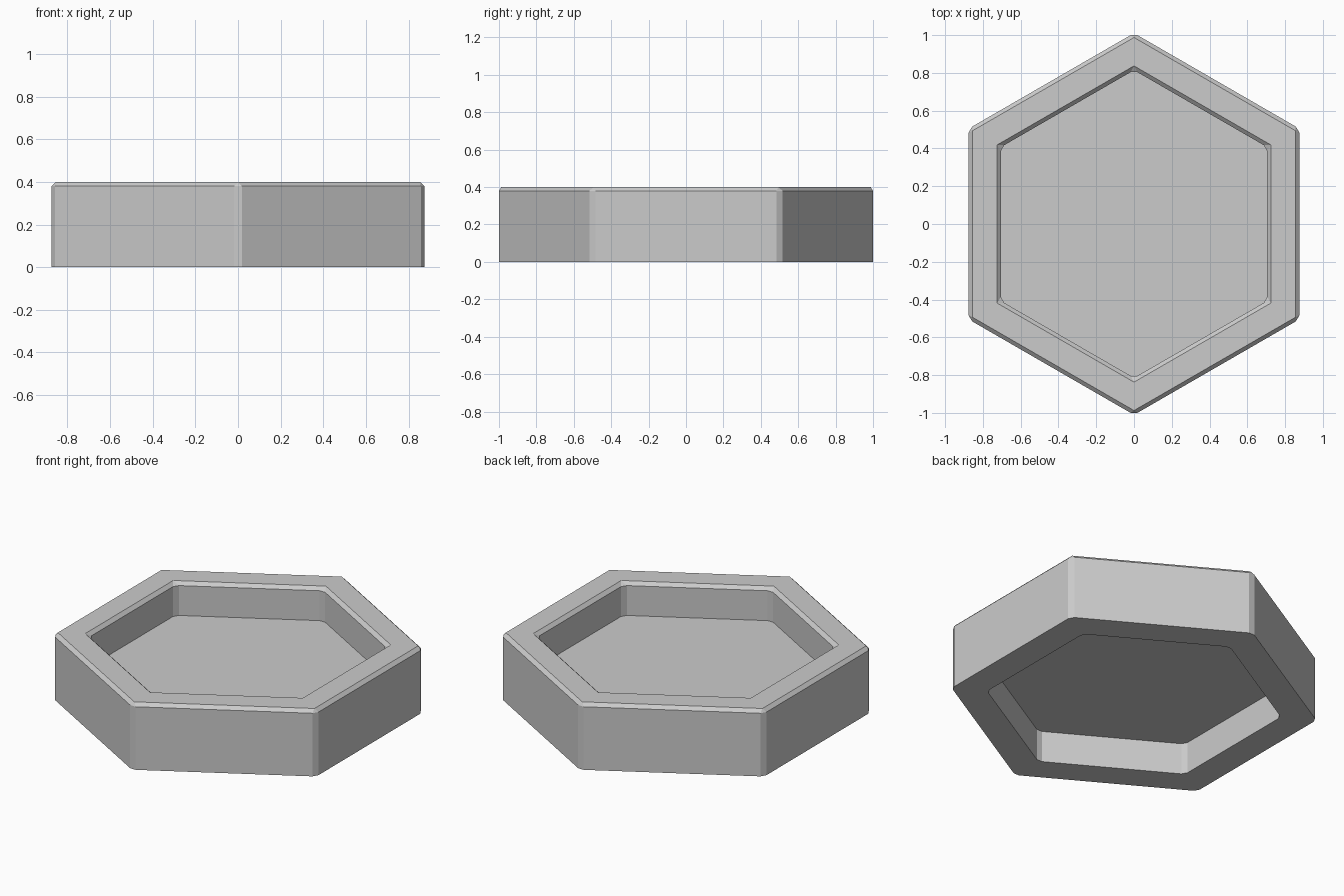
import bpy, bmesh
from math import pi, sqrt
from mathutils import Matrix, Vector

if "Cube" in bpy.data.objects:
    bpy.data.objects.remove(bpy.data.objects["Cube"])

# Hexagon outline with points at +-y; each corner is clipped to a short flat
def outline(bm, apothem, z, half_flat):
    radius = apothem * 2 / sqrt(3)
    cut = half_flat / sqrt(3)
    verts = []
    for k in range(6):
        turn = Matrix.Rotation(k * pi / 3, 3, 'Z')
        for x in (half_flat, -half_flat):
            verts.append(bm.verts.new(turn @ Vector((x, radius - cut, z))))
    return verts

FLAT = 0.018
# Profile from the underside of the floor, round the rim, to the top of the floor
PROFILE = [
    (0.705, 0.19, FLAT),   # underside recess ceiling
    (0.705, 0.00, FLAT),
    (0.875, 0.00, FLAT),   # outer wall
    (0.875, 0.38, FLAT),
    (0.855, 0.40, 0.0),    # chamfered rim, sharp corners on top
    (0.725, 0.40, 0.0),
    (0.705, 0.38, FLAT),   # inner wall
    (0.705, 0.20, FLAT),
]

bm = bmesh.new()
loops = [outline(bm, *p) for p in PROFILE]
for a, b in zip(loops, loops[1:]):
    for i in range(12):
        j = (i + 1) % 12
        bm.faces.new((a[i], a[j], b[j], b[i]))
# Floor panel, both sides
bm.faces.new(loops[-1])
bm.faces.new(list(reversed(loops[0])))
bmesh.ops.remove_doubles(bm, verts=bm.verts, dist=1e-5)
bmesh.ops.recalc_face_normals(bm, faces=bm.faces)

mesh = bpy.data.meshes.new("hexagonal_tray")
bm.to_mesh(mesh)
bm.free()
tray = bpy.data.objects.new("hexagonal_tray", mesh)
bpy.context.collection.objects.link(tray)
